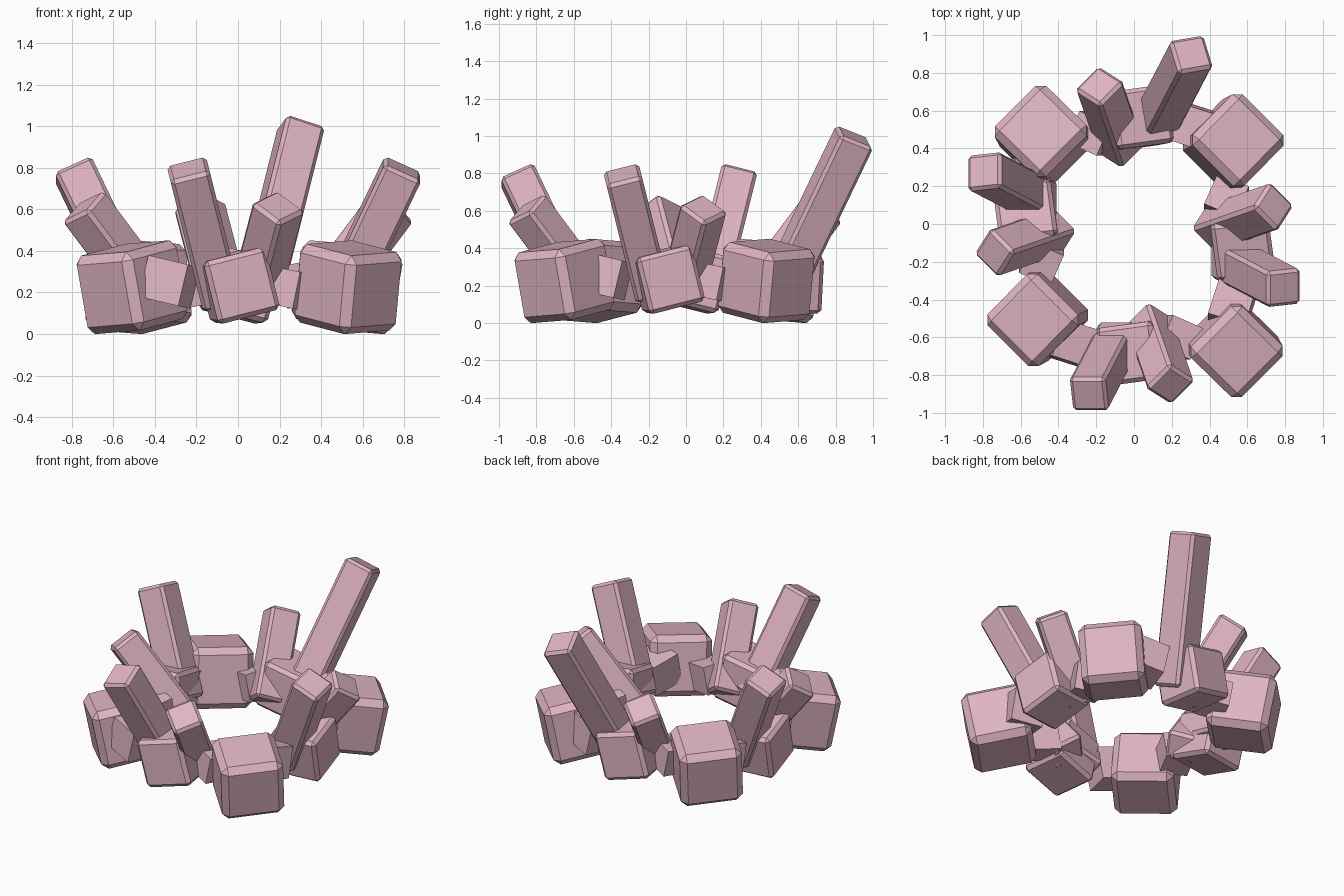
import bpy, bmesh, math
from mathutils import Matrix, Vector

if "Cube" in bpy.data.objects:
    bpy.data.objects.remove(bpy.data.objects["Cube"])

pink = bpy.data.materials.new("pink_crystal")
pink.diffuse_color = (0.74, 0.46, 0.54, 1)
pink.use_nodes = True
pink.node_tree.nodes["Principled BSDF"].inputs["Base Color"].default_value = pink.diffuse_color


def block(name, centre, up, side, size, chamfer, spin, offset):
    """Chamfered box whose local z is 'up'; spun about z, then moved to offset."""
    w = Vector(up).normalized()
    u = Vector(side)
    u = (u - w * u.dot(w)).normalized()
    v = w.cross(u)
    frame = Matrix((u, v, w)).transposed().to_4x4()
    place = (Matrix.Translation(Vector(offset)) @ Matrix.Rotation(spin, 4, 'Z')
             @ Matrix.Translation(Vector(centre)) @ frame)
    bm = bmesh.new()
    bmesh.ops.create_cube(bm, size=1)
    bmesh.ops.scale(bm, vec=Vector(size), verts=bm.verts)
    if chamfer:
        bmesh.ops.bevel(bm, geom=bm.edges[:], offset=chamfer, offset_type='OFFSET',
                        segments=1, profile=0.5, affect='EDGES')
    me = bpy.data.meshes.new(name)
    bm.to_mesh(me)
    bm.free()
    ob = bpy.data.objects.new(name, me)
    ob.matrix_world = place
    me.materials.append(pink)
    bpy.context.collection.objects.link(ob)
    return ob


def column(name, tip, axis, side, width, length, spin, offset):
    """Square column given by the centre of its tip and its axis."""
    d = Vector(axis).normalized()
    centre = Vector(tip) - d * length / 2
    return block(name, centre, d, side, (width, width, length), 0.018, spin, offset)


corner_spots = [(-0.51, -0.495), (0.53, -0.65), (0.525, 0.43), (-0.48, 0.465)]
side_spots = [(0.0, -0.67), (0.56, -0.10), (0.01, 0.55), (-0.56, 0.04)]
sides = ["front", "right", "back", "left"]

for k, side in enumerate(sides):
    spin = k * math.pi / 2

    # Big corner block, leaning outward
    cx, cy = corner_spots[k]
    block(f"corner_block_{side}", (0, 0, 0), (-0.17, -0.09, 0.98), (0.7, -0.7, 0.06),
          (0.385, 0.385, 0.385), 0.04, spin, (cx, cy, 0.225))

    # Cluster in the middle of each side
    at = (*side_spots[k], 0)
    block(f"middle_block_{side}", (0, -0.01, 0.235), (-0.24, -0.05, 0.97),
          (0.96, 0.13, 0.24), (0.31, 0.31, 0.31), 0.022, spin, at)
    block(f"small_block_a_{side}", (-0.33, 0.04, 0.25), (0.23, 0, 0.97),
          (0.93, -0.3, -0.24), (0.205, 0.205, 0.205), 0, spin, at)
    block(f"small_block_b_{side}", (0.235, 0.07, 0.22), (0.2, 0, 0.97),
          (0.9, -0.4, -0.2), (0.18, 0.18, 0.18), 0, spin, at)

    # Short column
    column(f"short_column_{side}", (0.195, -0.185, 0.615), (0.26, -0.75, 1),
           (0.13, 0.13, 0.064), 0.19, 0.58, spin, at)

    # Tall column, longest at the back
    tip, roll, length = (-0.24, -0.235, 0.797), (0.97, 0, 0.24), 0.72
    if side == "back":
        tip, roll, length = (-0.295, -0.352, 0.997), (0.96, 0.17, 0.3), 0.95
    column(f"tall_column_{side}", tip, (-0.25, -0.48, 1), roll, 0.195, length, spin, at)
